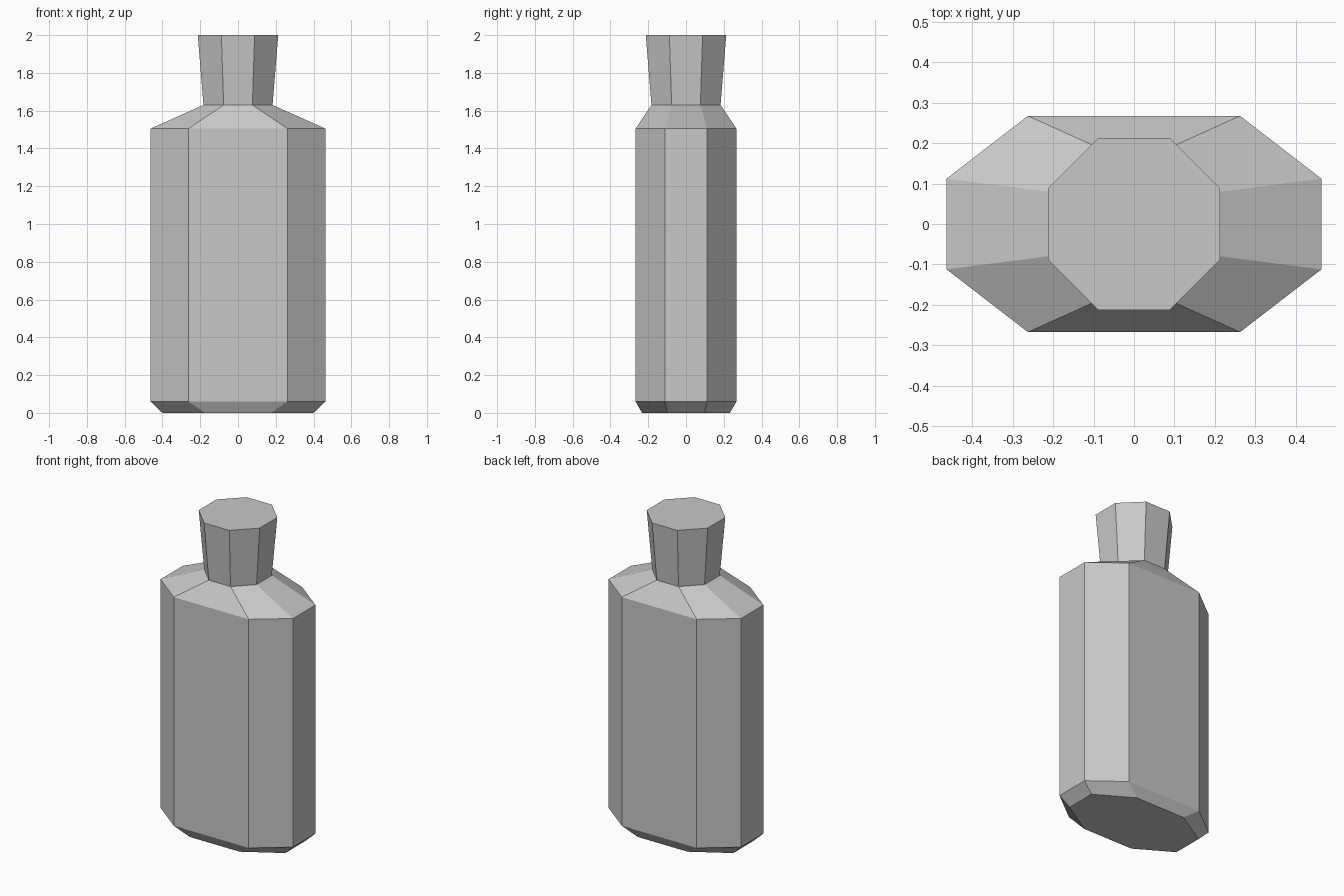
import bpy
import bmesh

cube = bpy.data.objects.get("Cube")
if cube:
    bpy.data.objects.remove(cube, do_unlink=True)

# Single flat grey
grey = bpy.data.materials.new("plain_grey")
grey.use_nodes = True
colour = (0.58, 0.58, 0.58, 1.0)
grey.diffuse_color = colour
grey.node_tree.nodes["Principled BSDF"].inputs["Base Color"].default_value = colour


def octagon(wide, deep, flat_x, flat_y):
    """Eight corners: half extents plus half lengths of the front and side flats."""
    quarter = [(wide, flat_y), (flat_x, deep)]
    mirrored = [(-x, y) for x, y in reversed(quarter)]
    half = quarter + mirrored
    return half + [(-x, -y) for x, y in half]


def loft(name, sections, cap_bottom=True, cap_top=True):
    """Skin a stack of octagons, each given as (height, corners)."""
    bm = bmesh.new()
    rings = [[bm.verts.new((x, y, z)) for x, y in ring] for z, ring in sections]
    for low, high in zip(rings, rings[1:]):
        for i in range(len(low)):
            j = (i + 1) % len(low)
            bm.faces.new((low[i], low[j], high[j], high[i]))
    if cap_bottom:
        bm.faces.new(list(reversed(rings[0])))
    if cap_top:
        bm.faces.new(rings[-1])
    mesh = bpy.data.meshes.new(name)
    bm.to_mesh(mesh)
    bm.free()
    mesh.materials.append(grey)
    obj = bpy.data.objects.new(name, mesh)
    bpy.context.collection.objects.link(obj)
    return obj


base = octagon(0.40, 0.233, 0.175, 0.098)
side = octagon(0.463, 0.267, 0.262, 0.112)
neck_base = octagon(0.183, 0.183, 0.076, 0.076)
neck_top = octagon(0.213, 0.213, 0.088, 0.088)

# Bottle body with bevelled foot and sloping shoulders
loft("bottle_body", [(0, base), (0.06, side), (1.505, side), (1.63, neck_base)],
     cap_top=False)

# Flared neck with closed flat top
loft("bottle_neck", [(1.63, neck_base), (2, neck_top)], cap_bottom=False)
